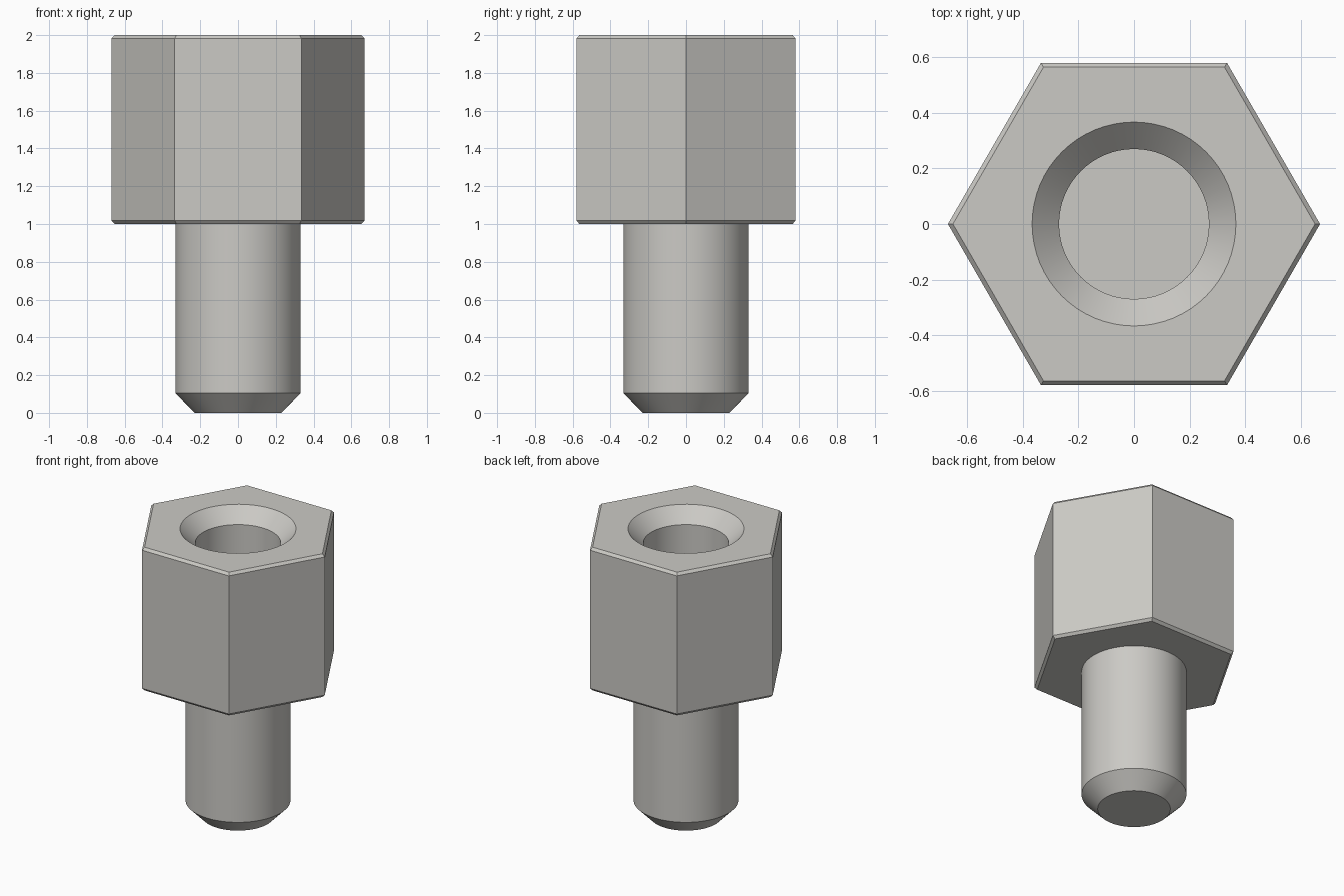
import bpy
import bmesh
from math import cos, sin, tau

cube = bpy.data.objects.get("Cube")
if cube:
    bpy.data.objects.remove(cube, do_unlink=True)

# Bare metal
metal = bpy.data.materials.new("grey metal")
metal.use_nodes = True
colour = (0.60, 0.59, 0.56, 1)
metal.diffuse_color = colour
metal.node_tree.nodes["Principled BSDF"].inputs["Base Color"].default_value = colour

bm = bmesh.new()


def ring(sides, radius, z):
    verts = [bm.verts.new((radius * cos(tau * i / sides), radius * sin(tau * i / sides), z))
             for i in range(sides)]
    return [bm.edges.new((verts[i], verts[(i + 1) % sides])) for i in range(sides)]


def stack(sides, profile):
    """Join rings of (radius, z) into a wall; return the first and last ring."""
    rings = [ring(sides, r, z) for r, z in profile]
    for a, b in zip(rings, rings[1:]):
        bmesh.ops.bridge_loops(bm, edges=a + b)
    return rings[0], rings[-1]


def fill(edges):
    bmesh.ops.triangle_fill(bm, edges=edges, use_beauty=True)


HEX, CHAMFER, ROUND = 0.67, 0.018, 64

# Hexagonal body with thin chamfers at both ends
body_low, body_high = stack(6, [(HEX - CHAMFER, 1), (HEX, 1 + CHAMFER),
                                (HEX, 2 - CHAMFER), (HEX - CHAMFER, 2)])
# Shank with a chamfered tip
tip, shank_top = stack(ROUND, [(0.23, 0), (0.332, 0.105), (0.332, 1)])
# Countersunk blind hole
rim, hole_floor = stack(ROUND, [(0.367, 2), (0.27, 1.903), (0.27, 1.2)])

# Flat faces: top, shoulder, tip and hole floor
fill(body_high + rim)
fill(body_low + shank_top)
fill(tip)
fill(hole_floor)
bmesh.ops.recalc_face_normals(bm, faces=bm.faces)

mesh = bpy.data.meshes.new("hex_standoff")
bm.to_mesh(mesh)
bm.free()
mesh.materials.append(metal)
standoff = bpy.data.objects.new("hex_standoff", mesh)
bpy.context.collection.objects.link(standoff)

bpy.ops.object.select_all(action="DESELECT")
standoff.select_set(True)
bpy.context.view_layer.objects.active = standoff
bpy.ops.object.shade_smooth_by_angle()
